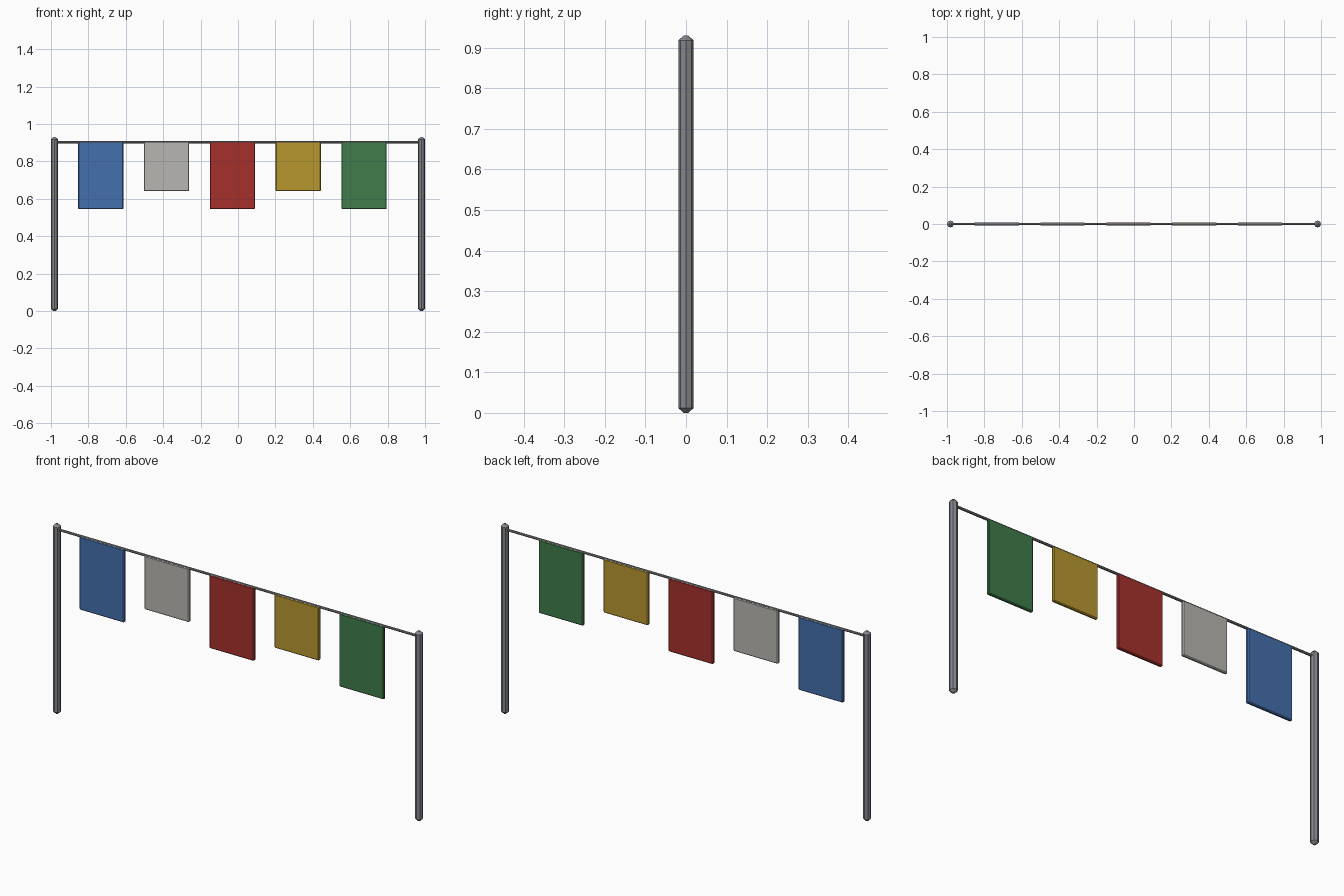
import bpy, math
from math import pi

if "Cube" in bpy.data.objects:
    bpy.data.objects.remove(bpy.data.objects["Cube"])


def finish(obj, name, bevel, segments=1, color=None):
    obj.name = name
    if bevel:
        m = obj.modifiers.new("edge", "BEVEL")
        m.width, m.segments = bevel, segments
        m.limit_method = "ANGLE"
        m.angle_limit = math.radians(60)
    if color:
        mat = bpy.data.materials.new(name + "_colour")
        mat.diffuse_color = (*color, 1)
        mat.use_nodes = True
        mat.node_tree.nodes["Principled BSDF"].inputs["Base Color"].default_value = mat.diffuse_color
        obj.data.materials.append(mat)
    return obj


def rod(name, radius, length, loc, rot=(0, 0, 0), sides=8, bevel=0, color=None):
    bpy.ops.mesh.primitive_cylinder_add(vertices=sides, radius=radius, depth=length,
                                        location=loc, rotation=rot)
    return finish(bpy.context.object, name, bevel, 1, color)


def panel(name, size, loc, bevel, color):
    bpy.ops.mesh.primitive_cube_add(size=1, location=loc)
    obj = bpy.context.object
    obj.scale = size
    bpy.ops.object.transform_apply(location=False, rotation=False, scale=True)
    return finish(obj, name, bevel, 1, color)


# Posts with chamfered ends
for side, sx in (("left", -1), ("right", 1)):
    rod(side + "_post", 0.0187, 0.93, (sx * 0.9813, 0, 0.465), bevel=0.012,
        color=(0.23, 0.24, 0.26))

# Cord between the posts
rod("cord", 0.006, 1.9626, (0, 0, 0.903), (0, pi / 2, 0), color=(0.25, 0.25, 0.25))

# Hanging flags, alternating long and short
flags = [("blue", 0.545, (0.06, 0.16, 0.42)),
         ("white", 0.641, (0.48, 0.47, 0.44)),
         ("red", 0.545, (0.38, 0.03, 0.025)),
         ("yellow", 0.641, (0.48, 0.31, 0.03)),
         ("green", 0.545, (0.05, 0.20, 0.07))]
TOP = 0.904
for i, (name, bottom, color) in enumerate(flags):
    panel(name + "_flag", (0.242, 0.016, TOP - bottom),
          (-0.734 + 0.352 * i, 0, (TOP + bottom) / 2), 0.004, color)
